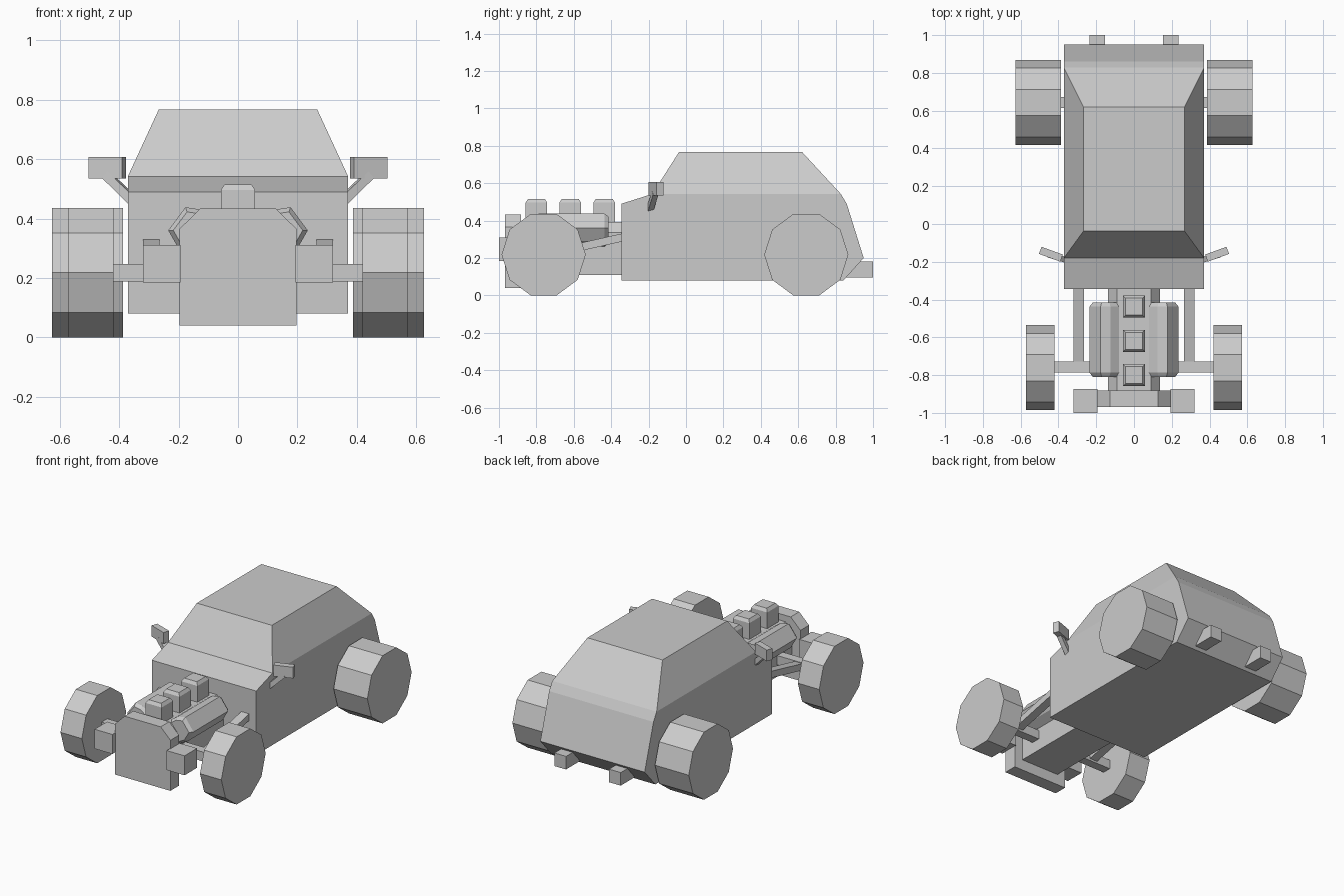
import bpy, bmesh, math
from mathutils import Vector, Matrix

if "Cube" in bpy.data.objects:
    bpy.data.objects.remove(bpy.data.objects["Cube"])


def finish(name, bm, mirror=False):
    bmesh.ops.recalc_face_normals(bm, faces=bm.faces)
    me = bpy.data.meshes.new(name)
    bm.to_mesh(me)
    bm.free()
    ob = bpy.data.objects.new(name, me)
    bpy.context.collection.objects.link(ob)
    if mirror:
        ob.modifiers.new("mirror", 'MIRROR').use_clip = False
    return ob


def loft(rings):
    """Closed solid through rings of points."""
    bm = bmesh.new()
    vs = [[bm.verts.new(p) for p in r] for r in rings]
    n = len(vs[0])
    for a, b in zip(vs, vs[1:]):
        for i in range(n):
            j = (i + 1) % n
            bm.faces.new((a[i], a[j], b[j], b[i]))
    bm.faces.new(vs[0])
    bm.faces.new(vs[-1])
    return bm


def rect(x0, x1, y0, y1, z):
    return [(x0, y0, z), (x1, y0, z), (x1, y1, z), (x0, y1, z)]


def box(name, x0, x1, y0, y1, z0, z1, mirror=False):
    return finish(name, loft([rect(x0, x1, y0, y1, z0), rect(x0, x1, y0, y1, z1)]), mirror)


def prism_y(name, prof, y0, y1, mirror=False):
    return finish(name, loft([[(x, y, z) for x, z in prof] for y in (y0, y1)]), mirror)


def bar(name, a, b, w, h):
    """Mirrored rectangular bar from a to b."""
    a, b = Vector(a), Vector(b)
    d = b - a
    bm = bmesh.new()
    rot = d.to_track_quat('Y', 'Z').to_matrix().to_4x4()
    bmesh.ops.create_cube(bm, size=1, matrix=Matrix.Translation((a + b) / 2) @ rot
                          @ Matrix.Diagonal((w, d.length, h, 1)))
    return finish(name, bm, True)


# body: extruded side profile, its deck pulled up into the cabin
side = [(-0.345, 0.08), (-0.345, 0.49), (-0.18, 0.542), (0.828, 0.542),
        (0.86, 0.488), (0.95, 0.2), (0.842, 0.08)]
W = 0.371
bm = loft([[(x, y, z) for y, z in side] for x in (-W, W)])
deck = next(f for f in bm.faces if all(v.co.z > 0.54 for v in f.verts))
top = bmesh.ops.extrude_discrete_faces(bm, faces=[deck])["faces"][0]
for v in top.verts:
    v.co = (math.copysign(0.267, v.co.x), -0.037 if v.co.y < 0 else 0.62, 0.767)
finish("body", bm)


# wheels: ten-sided, flat side down
def wheel(name, y, x0, x1):
    R, H = 0.225, 0.2175 / math.cos(math.pi / 10)
    ring = [(y + R * math.cos(i * math.pi / 5), H * math.sin(i * math.pi / 5) + 0.2175)
            for i in range(10)]
    finish(name, loft([[(x, p, q) for p, q in ring] for x in (x0, x1)]), True)


wheel("front_wheel", -0.761, 0.42, 0.572)
wheel("rear_wheel", 0.643, 0.387, 0.627)
box("front_axle", -0.43, 0.43, -0.785, -0.727, 0.187, 0.247)
box("rear_axle", -0.4, 0.4, 0.614, 0.672, 0.187, 0.247)

# radiator and headlights
prism_y("radiator", [(-0.197, 0.04), (0.197, 0.04), (0.197, 0.365), (0.128, 0.433),
                     (-0.128, 0.433), (-0.197, 0.365)], -0.968, -0.881)
box("headlight", 0.193, 0.32, -1.0, -0.873, 0.185, 0.31, True)

# engine block
prism_y("engine_block", [(-0.138, 0.11), (0.138, 0.11), (0.138, 0.335), (0.09, 0.392),
                         (-0.09, 0.392), (-0.138, 0.335)], -0.885, -0.34)

# cylinder banks with tapered ends
bank = [(0.08, 0.40), (0.125, 0.43), (0.177, 0.438), (0.235, 0.36), (0.195, 0.29),
        (0.14, 0.26), (0.09, 0.30)]


def bank_ring(y, s):
    return [(0.15 + (x - 0.15) * s, y, 0.36 + (z - 0.36) * s) for x, z in bank]


finish("cylinder_bank", loft([bank_ring(-0.81, 0.8), bank_ring(-0.787, 1),
                              bank_ring(-0.437, 1), bank_ring(-0.415, 0.8)]), True)

# three intakes along the block
for i, y in enumerate((-0.8, -0.619, -0.437)):
    a, b = 0.058, 0.045
    finish(f"intake_{i + 1}", loft([rect(-a, a, y - a, y + a, 0.36),
                                    rect(-a, a, y - a, y + a, 0.496),
                                    rect(-b, b, y - b, y + b, 0.515)]))

# suspension rods
bar("suspension_rod", (0.292, -0.77, 0.212), (0.292, -0.33, 0.312), 0.056, 0.042)

# side mirrors on arms
bm = bmesh.new()
bmesh.ops.create_cube(bm, size=1, matrix=Matrix.Translation((0.44, -0.16, 0.571))
                      @ Matrix.Rotation(math.radians(20), 4, 'Z')
                      @ Matrix.Diagonal((0.12, 0.04, 0.072, 1)))
finish("side_mirror", bm, True)
bar("mirror_arm", (0.355, -0.192, 0.46), (0.445, -0.165, 0.548), 0.03, 0.03)

# exhaust pipes
box("exhaust", 0.153, 0.236, 0.82, 1.0, 0.096, 0.18, True)
